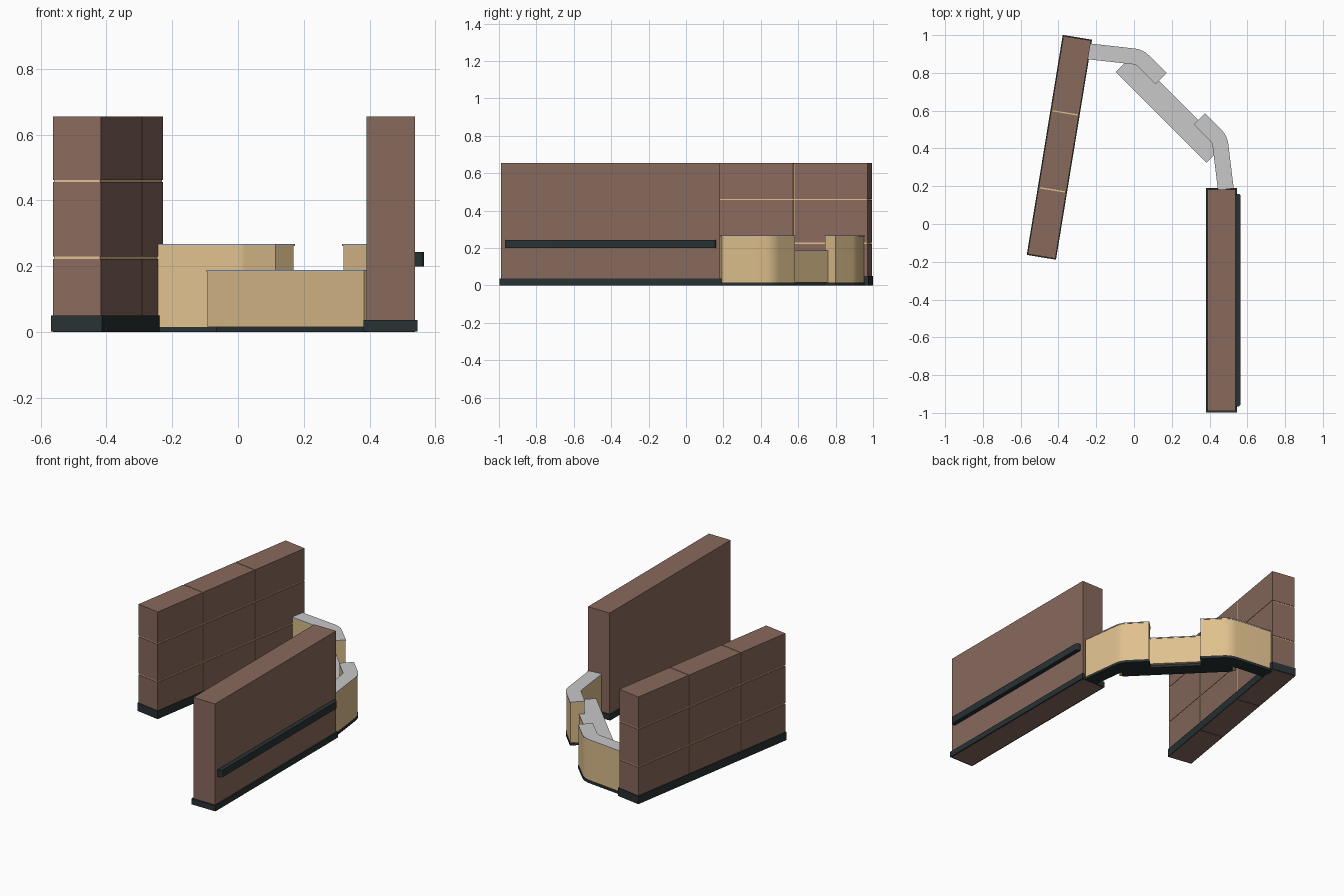
import bpy, math
from mathutils import Vector, Matrix

if "Cube" in bpy.data.objects:
    bpy.data.objects.remove(bpy.data.objects["Cube"])


def material(name, rgb):
    m = bpy.data.materials.new(name)
    m.diffuse_color = (*rgb, 1)
    m.use_nodes = True
    m.node_tree.nodes["Principled BSDF"].inputs["Base Color"].default_value = m.diffuse_color
    return m


BROWN = material("brown_panel", (0.25, 0.143, 0.108))
TAN = material("light_wood", (0.74, 0.53, 0.27))
DARK = material("dark_trim", (0.022, 0.031, 0.034))
GREY = material("grey_worktop", (0.58, 0.58, 0.58))


def prism(name, pts, z0, z1, mat, matrix=None, smooth=False):
    """Extrude a plan outline between two heights."""
    n = len(pts)
    verts = [(x, y, z) for z in (z0, z1) for x, y in pts]
    faces = [tuple(reversed(range(n))), tuple(range(n, 2 * n))]
    faces += [(i, (i + 1) % n, n + (i + 1) % n, n + i) for i in range(n)]
    me = bpy.data.meshes.new(name)
    me.from_pydata(verts, [], faces)
    me.materials.append(mat)
    ob = bpy.data.objects.new(name, me)
    bpy.context.collection.objects.link(ob)
    if matrix:
        ob.matrix_world = matrix
    if smooth:
        bpy.ops.object.select_all(action='DESELECT')
        ob.select_set(True)
        bpy.context.view_layer.objects.active = ob
        bpy.ops.object.shade_smooth_by_angle(angle=math.radians(25))
    return ob


def box(name, x0, x1, y0, y1, z0, z1, mat, matrix=None):
    return prism(name, [(x0, y0), (x1, y0), (x1, y1), (x0, y1)], z0, z1, mat, matrix)


def fillet(a, b, c, r, steps=8):
    """Path a-b-c with the corner b rounded to radius r."""
    a, b, c = Vector(a), Vector(b), Vector(c)
    u, v = (a - b).normalized(), (c - b).normalized()
    half = u.angle(v) / 2
    centre = b + (u + v).normalized() * (r / math.sin(half))
    p = b + u * (r / math.tan(half)) - centre
    q = b + v * (r / math.tan(half)) - centre
    arc = [centre + (p * (1 - t) + q * t).normalized() * r
           for t in (i / steps for i in range(steps + 1))]
    return [a] + arc + [c]


def ribbon(path, width, grow):
    """Outline of a strip following the path, grown on every side."""
    h = width / 2 + grow
    path = [Vector(p) for p in path]
    dirs = [(q - p).normalized() for p, q in zip(path, path[1:])]
    left, right = [], []
    for i, p in enumerate(path):
        d0, d1 = dirs[max(i - 1, 0)], dirs[min(i, len(dirs) - 1)]
        d = (d0 + d1).normalized()
        nrm = Vector((-d.y, d.x)) * (h / d.dot(d0))
        if i == 0:
            p = p - d * grow
        if i == len(path) - 1:
            p = p + d * grow
        left.append(p + nrm)
        right.append(p - nrm)
    return [tuple(p) for p in right + left[::-1]]


def counter(name, path, width, top, base_grow):
    prism(name + "_base", ribbon(path, width, base_grow), 0, 0.016, DARK, smooth=True)
    prism(name + "_body", ribbon(path, width, -0.002), 0.015, top - 0.006, TAN, smooth=True)
    prism(name + "_top", ribbon(path, width, 0.001), top - 0.006, top, GREY, smooth=True)


# Right wall with skirting and a rounded rail on its outer side
box("right_wall", 0.39, 0.538, -0.99, 0.182, 0, 0.655, BROWN)
box("right_wall_skirting", 0.382, 0.546, -0.998, 0.19, 0.001, 0.036, DARK)
rail = [(0.535, -0.966), (0.535, 0.16)]
for cy, start in ((0.145, 90), (-0.951, 0)):
    for i in range(6):
        a = math.radians(start - i * 18)
        rail.append((0.55 + 0.015 * math.cos(a), cy + 0.015 * math.sin(a)))
prism("side_rail", rail[::-1], 0.2, 0.243, DARK, smooth=True)

# Left wall: tan core, three by three brown panels, skirting
M = Matrix.Translation((-0.395, 0.406, 0)) @ Matrix.Rotation(math.radians(-9.3), 4, 'Z')
W, L, G, E = 0.074, 0.585, 0.0035, 0.003
box("left_wall_core", -W + E, W - E, -L + E, L - E, 0.004, 0.655 - E, TAN, M)
box("left_wall_skirting", -0.0785, 0.0785, -0.59, 0.59, 0.001, 0.05, DARK, M)
ys = [-L - G, -L + 0.305 * 2 * L, -L + 0.658 * 2 * L, L + G]
zs = [-G, 0.226, 0.459, 0.655 + G]
for i in range(3):
    for j in range(3):
        box(f"left_wall_panel_{i}_{j}", -W, W, ys[i] + G, ys[i + 1] - G,
            zs[j] + G, zs[j + 1] - G, BROWN, M)

# Two bent tall counters joined by a low straight desk
counter("left_counter", fillet((-0.245, 0.9145), (0.028, 0.884), (0.1425, 0.77), 0.085),
        0.082, 0.267, 0.001)
counter("right_counter", fillet((0.347, 0.556), (0.454, 0.448), (0.486, 0.185), 0.085),
        0.082, 0.267, 0.001)
counter("low_desk", [(-0.05, 0.85), (0.428, 0.37)], 0.127, 0.188, -0.02)
